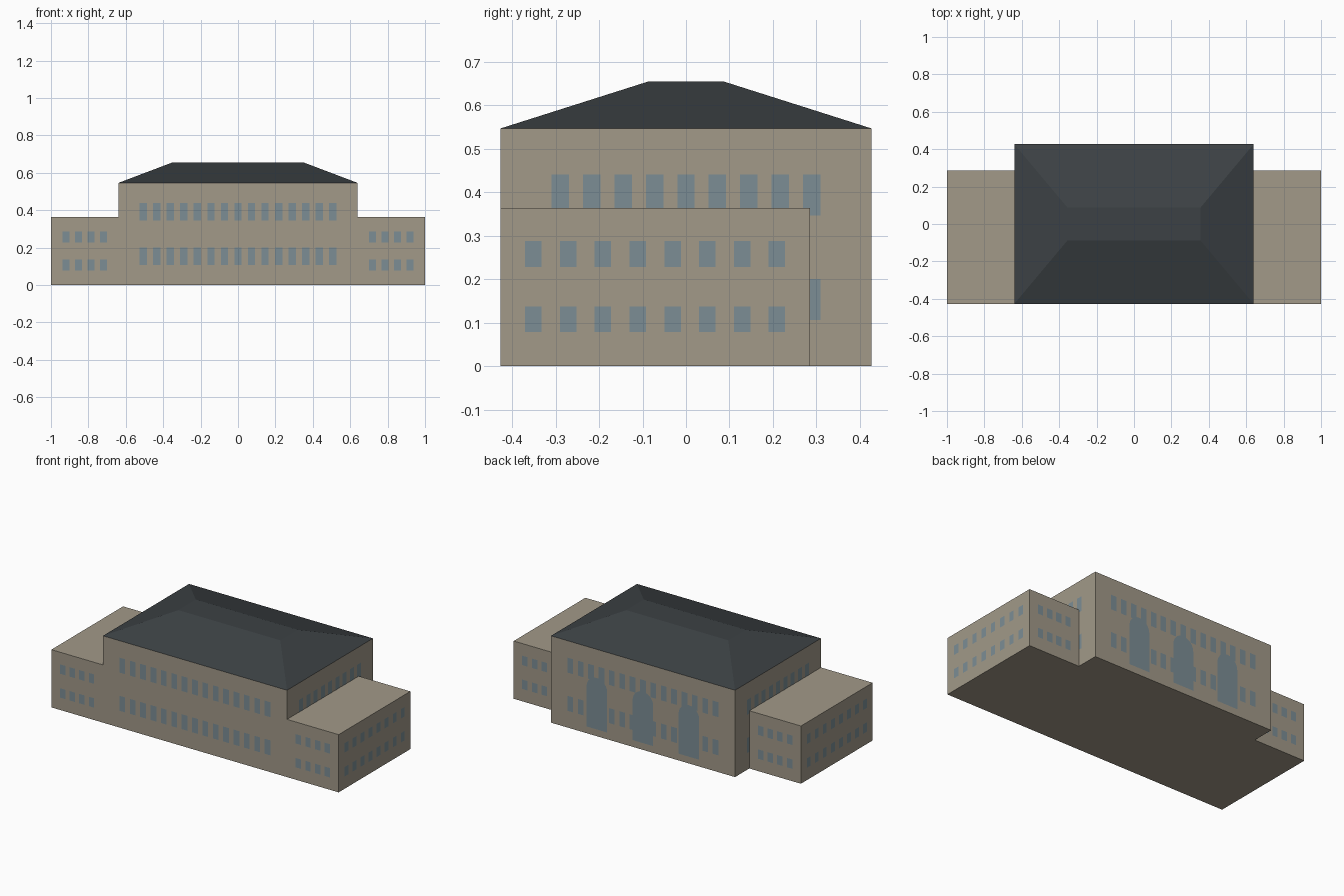
import bpy, bmesh, math
from mathutils import Vector

if "Cube" in bpy.data.objects:
    bpy.data.objects.remove(bpy.data.objects["Cube"])


def material(name, rgb):
    m = bpy.data.materials.new(name)
    m.diffuse_color = (*rgb, 1)
    m.use_nodes = True
    m.node_tree.nodes["Principled BSDF"].inputs["Base Color"].default_value = m.diffuse_color
    return m


STONE = material("stone", (0.36, 0.32, 0.25))
GLASS = material("glass", (0.20, 0.27, 0.30))
SLATE = material("slate", (0.045, 0.053, 0.058))


def finish(name, bm, mat):
    mesh = bpy.data.meshes.new(name)
    bm.to_mesh(mesh)
    bm.free()
    mesh.materials.append(mat)
    ob = bpy.data.objects.new(name, mesh)
    bpy.context.collection.objects.link(ob)
    return ob


def block(name, x, y, z, mat, top=None):
    """Box from (lo, hi) ranges; top = optional half sizes of a tapered top."""
    bm = bmesh.new()
    bmesh.ops.create_cube(bm, size=1)
    for v in bm.verts:
        i, j, k = (int(c > 0) for c in v.co)
        v.co = (x[i], y[j], z[k])
        if top and k:
            v.co.x = top[0] * (2 * i - 1)
            v.co.y = top[1] * (2 * j - 1)
    return finish(name, bm, mat)


def row(centre, count, pitch, width, z0, z1):
    """Outlines of a row of rectangular windows in wall coordinates (u, z)."""
    out = []
    for i in range(count):
        u, h = centre + (i - (count - 1) / 2) * pitch, width / 2
        out.append([(u - h, z0), (u + h, z0), (u + h, z1), (u - h, z1)])
    return out


def arch(u, r, z0, spring, n=12):
    """Outline of a tall round-headed window."""
    head = [(u + r * math.cos(math.pi * i / n), spring + r * math.sin(math.pi * i / n))
            for i in range(n + 1)]
    return [(u - r, z0), (u + r, z0)] + head


def glaze(name, outlines, axis, wall, side, gap=0.0008):
    """Flat panes just outside the wall plane at axis = wall, facing side."""
    bm = bmesh.new()
    d = wall + side * gap
    normal = Vector((side, 0, 0) if axis == "x" else (0, side, 0))
    for pts in outlines:
        f = bm.faces.new([bm.verts.new((d, u, z) if axis == "x" else (u, d, z)) for u, z in pts])
        f.normal_update()
        if f.normal.dot(normal) < 0:
            f.normal_flip()
    return finish(name, bm, GLASS)


MX, MY, MZ = 0.64, 0.427, 0.546      # main block half sizes and eave height
WX, WY, WZ = 0.999, 0.285, 0.363     # wing outer end, back wall and height


def main_rows(count):
    return (row(0, count, 0.0722, 0.04, 0.106, 0.2)
            + row(0, count, 0.0722, 0.04, 0.346, 0.44))


def wing_rows(centre, count, pitch):
    return (row(centre, count, pitch, 0.038, 0.078, 0.137)
            + row(centre, count, pitch, 0.038, 0.228, 0.287))


# Main block and hipped roof with flat top
block("main_block", (-MX, MX), (-MY, MY), (0, MZ), STONE)
block("hipped_roof", (-MX, MX), (-MY, MY), (MZ, 0.654), SLATE, top=(0.355, 0.087))

# Main block windows
glaze("main_front_windows", main_rows(15), "y", -MY, -1)
glaze("main_back_windows", main_rows(15), "y", MY, 1)
glaze("arched_back_windows", [arch(u, 0.072, 0.043, 0.295) for u in (-0.32, 0, 0.32)],
      "y", MY, 1, gap=0.0012)

# Wings and their windows, plus the main block's end windows
for s, label in ((-1, "left"), (1, "right")):
    block(label + "_wing", sorted((s * MX, s * WX)), (-MY, WY), (0, WZ), STONE)
    mid = s * 0.82
    glaze(label + "_wing_front_windows", wing_rows(mid, 4, 0.067), "y", -MY, -1)
    glaze(label + "_wing_back_windows", wing_rows(mid, 4, 0.067), "y", WY, 1)
    glaze(label + "_wing_end_windows", wing_rows(-0.071, 8, 0.08), "x", s * WX, s)
    glaze(label + "_main_end_windows", main_rows(9), "x", s * MX, s)
